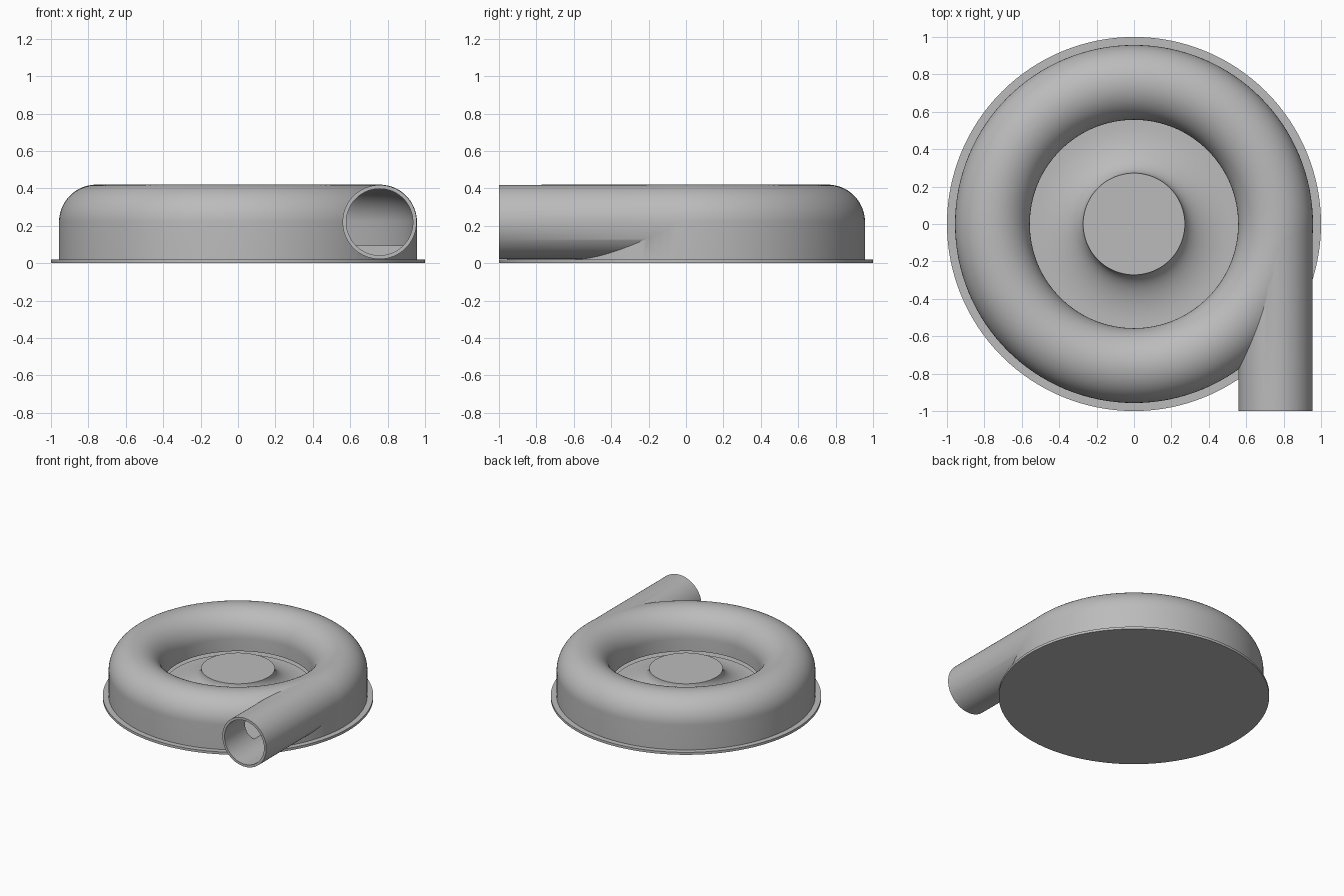
import bpy
import bmesh
import math
from mathutils import Matrix, Vector

cube = bpy.data.objects.get("Cube")
if cube:
    bpy.data.objects.remove(cube, do_unlink=True)

SEG = 128
RING, TUBE, MID = 0.757, 0.2, 0.22      # volute radius, tube radius, tube height
BORE = 0.18                             # inner tube radius
FLOOR, HUB_R, HUB_Z = 0.1, 0.272, 0.24

grey = bpy.data.materials.new("plain grey")
grey.use_nodes = True
grey.diffuse_color = (0.5, 0.5, 0.5, 1)
grey.node_tree.nodes["Principled BSDF"].inputs["Base Color"].default_value = (0.5, 0.5, 0.5, 1)


def finish(bm, name):
    bmesh.ops.recalc_face_normals(bm, faces=bm.faces)
    mesh = bpy.data.meshes.new(name)
    bm.to_mesh(mesh)
    bm.free()
    mesh.materials.append(grey)
    obj = bpy.data.objects.new(name, mesh)
    bpy.context.collection.objects.link(obj)
    return obj


def lathe(name, profile, closed=False):
    """Revolve (radius, height) points about the z axis."""
    bm = bmesh.new()
    verts = [bm.verts.new((r, 0, z)) for r, z in profile]
    pairs = list(zip(verts, verts[1:]))
    if closed:
        pairs.append((verts[-1], verts[0]))
    edges = [bm.edges.new(p) for p in pairs]
    bmesh.ops.spin(bm, geom=verts + edges, cent=(0, 0, 0), axis=(0, 0, 1),
                   angle=math.tau, steps=SEG, use_merge=True)
    bmesh.ops.remove_doubles(bm, verts=bm.verts, dist=1e-5)
    return finish(bm, name)


def pipe(name, radius, y0, y1):
    """Solid cylinder along y at the outlet position."""
    bm = bmesh.new()
    place = Matrix.Translation(Vector((RING, (y0 + y1) / 2, MID))) @ Matrix.Rotation(math.pi / 2, 4, 'X')
    bmesh.ops.create_cone(bm, cap_ends=True, segments=96, radius1=radius, radius2=radius,
                          depth=y1 - y0, matrix=place)
    return finish(bm, name)


def arc(cx, cz, rx, rz, a0, a1, n):
    return [(cx + rx * math.cos(math.radians(a0 + (a1 - a0) * i / n)),
             cz + rz * math.sin(math.radians(a0 + (a1 - a0) * i / n))) for i in range(n + 1)]


def combine(target, tool, operation):
    mod = target.modifiers.new(operation.lower(), 'BOOLEAN')
    mod.object, mod.operation, mod.solver = tool, operation, 'EXACT'
    bpy.context.view_layer.objects.active = target
    bpy.ops.object.modifier_apply(modifier=mod.name)
    bpy.data.objects.remove(tool, do_unlink=True)


def smooth(obj):
    bpy.ops.object.select_all(action='DESELECT')
    obj.select_set(True)
    bpy.context.view_layer.objects.active = obj
    bpy.ops.object.shade_smooth_by_angle(angle=math.radians(30))


# Flat round base plate
base = lathe("base_plate", [(0, 0), (1, 0), (1, 0.02), (0, 0.02)])

# Ring housing with straight outer wall, sunken floor and flared hub
flare = arc(0.53, HUB_Z, 0.53 - HUB_R, HUB_Z - FLOOR, 270, 180, 16)
housing = lathe("volute_housing",
                [(0, 0.015), (RING + TUBE, 0.015)]
                + arc(RING, MID, TUBE, TUBE, 0, 180, 40)
                + [(RING - TUBE, FLOOR)] + flare + [(0, HUB_Z)])

# Tangential outlet pipe
combine(housing, pipe("outlet_pipe", TUBE - 0.002, -1, 0), 'UNION')

# Hollow channel with a narrow slot under the inner lip, then the outlet bore
channel = lathe("channel_cutter",
                [(0.549, FLOOR - 0.005), (RING + BORE, FLOOR - 0.005)]
                + arc(RING, MID, BORE, BORE, 0, 180, 40)
                + [(RING - BORE, 0.12), (0.549, 0.12)], closed=True)
combine(housing, channel, 'DIFFERENCE')
combine(housing, pipe("bore_cutter", BORE - 0.002, -1.1, 0.003), 'DIFFERENCE')

for part in (base, housing):
    smooth(part)
